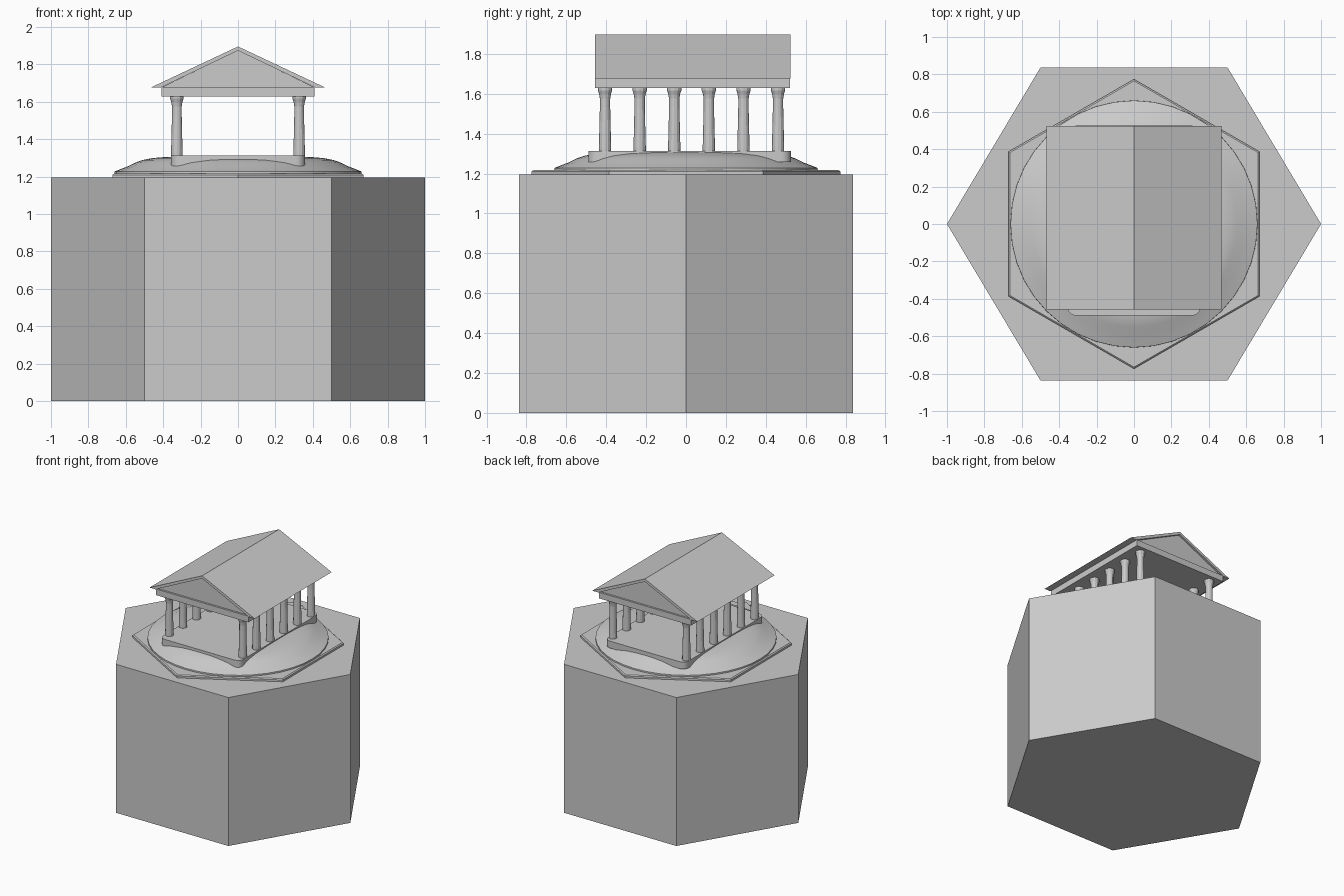
import bpy, bmesh, math

if "Cube" in bpy.data.objects:
    bpy.data.objects.remove(bpy.data.objects["Cube"])


def make(name, verts, faces, smooth=None):
    mesh = bpy.data.meshes.new(name)
    mesh.from_pydata(verts, [], faces)
    bm = bmesh.new()
    bm.from_mesh(mesh)
    bmesh.ops.recalc_face_normals(bm, faces=bm.faces)
    bm.to_mesh(mesh)
    bm.free()
    obj = bpy.data.objects.new(name, mesh)
    bpy.context.collection.objects.link(obj)
    if smooth:
        bpy.ops.object.select_all(action='DESELECT')
        obj.select_set(True)
        bpy.context.view_layer.objects.active = obj
        bpy.ops.object.shade_smooth_by_angle(angle=math.radians(smooth))
    return obj


def loft(name, rings, smooth=None):
    """Skin equal-length rings of points and cap both ends."""
    n = len(rings[0])
    verts = [p for ring in rings for p in ring]
    faces = [(k * n + i, k * n + (i + 1) % n, (k + 1) * n + (i + 1) % n, (k + 1) * n + i)
             for k in range(len(rings) - 1) for i in range(n)]
    faces += [tuple(range(n)), tuple(range(len(verts) - n, len(verts)))]
    return make(name, verts, faces, smooth)


def lathe(name, profile, n, cx=0, cy=0, sy=1, turn=0, smooth=None):
    rings = [[(cx + r * math.cos(turn + 2 * math.pi * i / n),
               cy + r * sy * math.sin(turn + 2 * math.pi * i / n), z) for i in range(n)]
             for r, z in profile]
    return loft(name, rings, smooth)


def prism_y(name, outline, y0, y1):
    return loft(name, [[(x, y, z) for x, z in outline] for y in (y0, y1)])


# Hexagonal pedestal and the thin turned hexagon plate on it
lathe("pedestal", [(1, 0), (1, 1.195)], 6, sy=0.837 / 0.866)
lathe("hex_plate", [(0.774, 1.19), (0.774, 1.21), (0.765, 1.217)], 6, turn=math.pi / 6)

# Low round mound
lathe("mound", [(0.662, 1.2), (0.66, 1.228), (0.635, 1.238), (0.59, 1.255), (0.55, 1.275),
                (0.51, 1.289), (0.46, 1.299), (0.38, 1.306), (0.2, 1.309), (0.02, 1.31)],
      40, smooth=35)

# Temple floor slab with rounded corners
corner = 0.05
outline = []
for q, (sx, sy) in enumerate([(1, 1), (-1, 1), (-1, -1), (1, -1)]):
    for k in range(6):
        a = math.pi / 2 * (q + k / 5)
        outline.append((sx * (0.358 - corner) + corner * math.cos(a),
                        0.018 + sy * (0.508 - corner) + corner * math.sin(a)))
loft("temple_floor", [[(x, y, z) for x, y in outline] for z in (1.258, 1.314)], smooth=35)

# Two rows of six columns with flared tops
shaft = [(0.031, 1.31), (0.031, 1.33), (0.029, 1.40), (0.026, 1.53),
         (0.026, 1.575), (0.030, 1.60), (0.036, 1.617), (0.036, 1.632)]
for side in (-1, 1):
    for i in range(6):
        lathe("column", shaft, 12, cx=side * 0.327, cy=-0.406 + i * 0.1735)

# Beam block above the columns
prism_y("entablature", [(-0.41, 1.63), (0.41, 1.63), (0.41, 1.679), (-0.41, 1.679)], -0.455, 0.522)

# Gable wall, slightly set back under the roof
prism_y("pediment", [(-0.41, 1.677), (0.41, 1.677), (0, 1.875)], -0.44, 0.507)

# Roof sheet overhanging the sides
prism_y("roof", [(-0.468, 1.676), (-0.415, 1.676), (0, 1.874), (0.415, 1.676),
                 (0.468, 1.676), (0, 1.896)], -0.457, 0.523)
